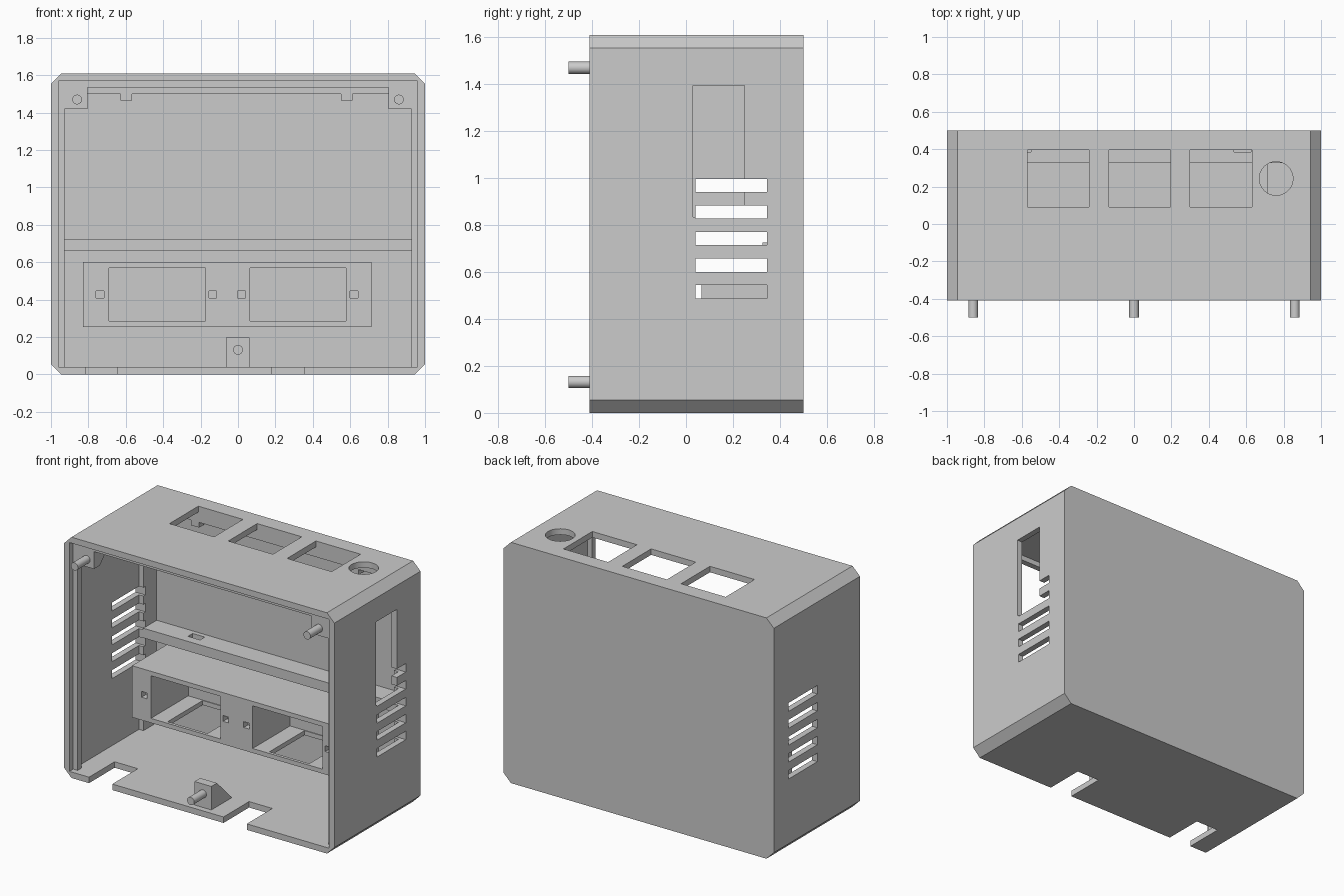
import bpy, bmesh, math
from mathutils import Matrix

if "Cube" in bpy.data.objects:
    bpy.data.objects.remove(bpy.data.objects["Cube"])

def make(name, bm):
    bmesh.ops.recalc_face_normals(bm, faces=bm.faces)
    me = bpy.data.meshes.new(name)
    bm.to_mesh(me)
    bm.free()
    ob = bpy.data.objects.new(name, me)
    bpy.context.collection.objects.link(ob)
    return ob

def prism(name, pts, axis, a, b):
    """Extrude a 2D outline along 'x' (points are y,z) or 'y' (points are x,z)."""
    bm = bmesh.new()
    place = (lambda p, t: (t, p[0], p[1])) if axis == 'x' else (lambda p, t: (p[0], t, p[1]))
    face = bm.faces.new([bm.verts.new(place(p, a)) for p in pts])
    ext = bmesh.ops.extrude_face_region(bm, geom=[face])
    d = (b - a, 0, 0) if axis == 'x' else (0, b - a, 0)
    bmesh.ops.translate(bm, vec=d, verts=[v for v in ext['geom'] if isinstance(v, bmesh.types.BMVert)])
    return make(name, bm)

def box(name, x0, x1, y0, y1, z0, z1):
    return prism(name, [(x0, z0), (x1, z0), (x1, z1), (x0, z1)], 'y', y0, y1)

def cylinder(name, r, length, center, along_y=False):
    bm = bmesh.new()
    m = Matrix.Translation(center)
    if along_y:
        m = m @ Matrix.Rotation(math.pi / 2, 4, 'X')
    bmesh.ops.create_cone(bm, cap_ends=True, segments=32, radius1=r, radius2=r, depth=length, matrix=m)
    return make(name, bm)

def cut(target, cutters):
    for c in cutters:
        c.hide_render = True
        mod = target.modifiers.new("cut", 'BOOLEAN')
        mod.operation, mod.solver, mod.object = 'DIFFERENCE', 'EXACT', c
        bpy.context.view_layer.objects.active = target
        bpy.ops.object.modifier_apply(modifier=mod.name)
    for c in cutters:
        bpy.data.objects.remove(c)

def smooth(ob):
    bpy.ops.object.select_all(action='DESELECT')
    ob.select_set(True)
    bpy.context.view_layer.objects.active = ob
    bpy.ops.object.shade_smooth_by_angle()

def vents():
    return [box("vent_cutter", -1.1, 1.1, .04, .345, z, z + .057)
            for z in (.488, .601, .714, .827, .94)]

# Outer shell: chamfered outline, hollow and open at the front
c, H = .055, 1.61
outline = [(-1 + c, 0), (1 - c, 0), (1, c), (1, H - c), (1 - c, H), (-1 + c, H), (-1, H - c), (-1, c)]
shell = prism("case_shell", outline, 'y', -.41, .5)
cutters = [box("cavity_cutter", -.96, .96, -.6, .465, .04, 1.57)] + vents()
# Side window, top windows, round hole and floor notches
cutters.append(box("side_window_cutter", .9, 1.1, .03, .25, .835, 1.395))
for x in (-.57, -.135, .3):
    cutters.append(box("top_window_cutter", x, x + .33, .09, .395, 1.5, 1.7))
cutters.append(cylinder("round_hole_cutter", .09, .3, (.76, .243, 1.6)))
for x in (-.815, .18):
    cutters.append(box("notch_cutter", x, x + .172, -.5, -.14, -.1, .1))
cut(shell, cutters)
smooth(shell)

# Inner frame ribs on sides and roof
for s, side in ((-1, "left"), (1, "right")):
    x0, x1 = sorted((s * .927, s * .965))
    box(side + "_front_rib", x0, x1, -.37, -.33, .035, 1.572)
    post = box(side + "_rear_post", x0, x1, .325, .47, .035, 1.572)
    cut(post, vents())
box("roof_front_rib", -.93, .93, -.37, -.33, 1.535, 1.575)
box("roof_rear_rail", -.93, .93, .4, .47, 1.5, 1.575)
for x in (-.628, .552):
    box("rail_tab", x, x + .06, .4, .45, 1.465, 1.505)

# Shelf with two clip slots
shelf = box("shelf", -.93, .93, .325, .47, .66, .725)
cut(shelf, [box("clip_cutter", x, x + .09, .385, .435, .6, .8) for x in (-.64, .535)])

# Connector housing with two bays open below
housing = box("connector_housing", -.83, .715, .065, .47, .255, .6)
cutters = []
for x in (-.69, .063):
    cutters.append(box("bay_cutter", x, x + .515, 0, .46, .285, .57))
    cutters.append(box("bay_floor_cutter", x + .11, x + .405, .085, .455, .2, .3))
for x in (-.738, -.135, .018, .62):
    cutters.append(box("pin_cutter", x - .021, x + .021, 0, .11, .408, .447))
cut(housing, cutters)

# Wedge-backed mounting blocks and pegs
prism("bottom_block", [(-.37, .035), (-.37, .197), (-.31, .197), (-.15, .035)], 'x', -.063, .062)
for s in (-1, 1):
    prism("top_block", [(-.372, 1.572), (-.372, 1.42), (-.31, 1.42), (-.16, 1.572)], 'x', s * .805, s * .962)
for x, z in ((-.86, 1.47), (.86, 1.47), (0, .132)):
    smooth(cylinder("mounting_peg", .026, .14, (x, -.43, z), True))
